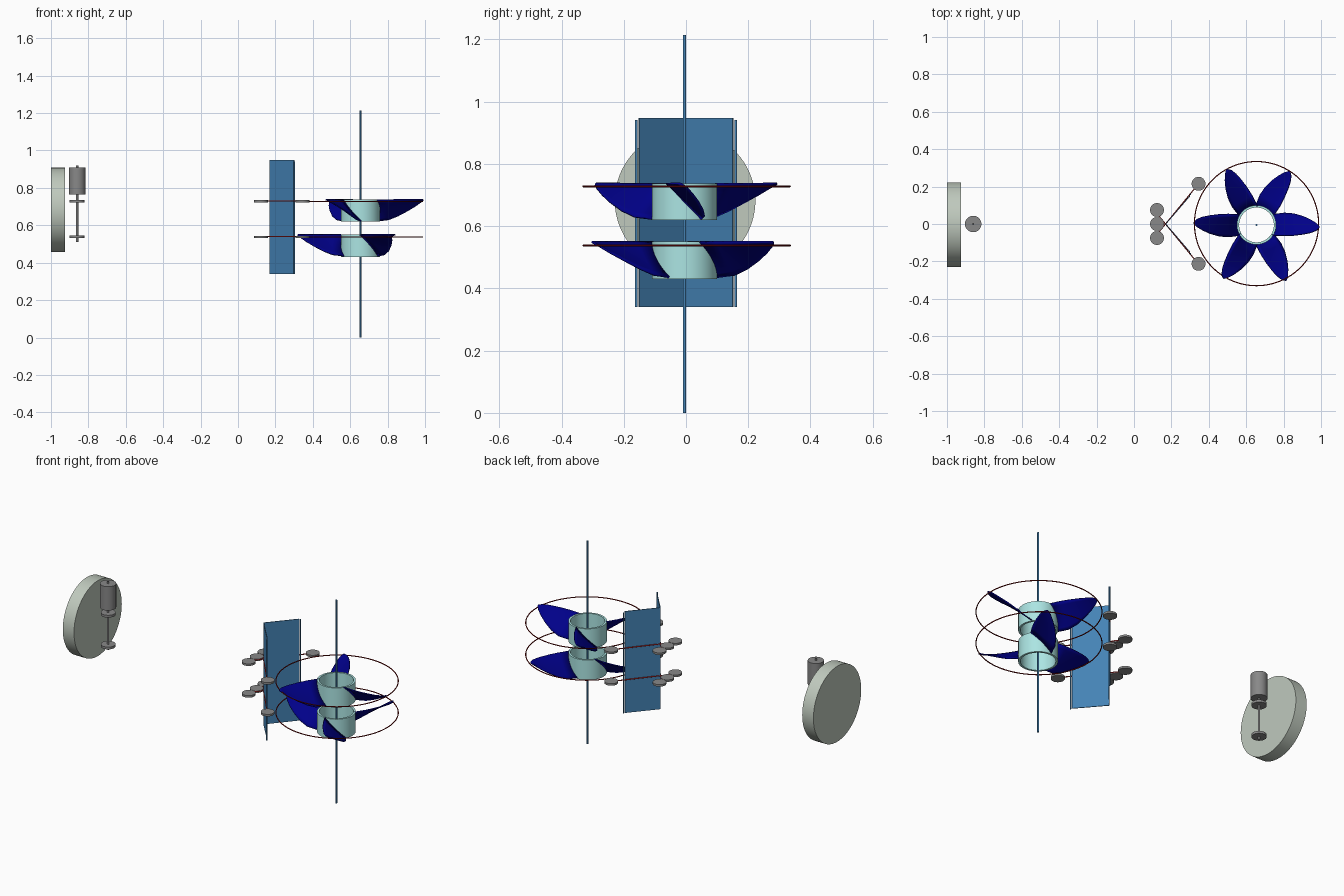
import bpy, bmesh, math
from mathutils import Vector

if "Cube" in bpy.data.objects:
    bpy.data.objects.remove(bpy.data.objects["Cube"])


def material(name, r, g, b):
    m = bpy.data.materials.new(name)
    m.diffuse_color = [(c / 255) ** 2.2 for c in (r, g, b)] + [1]
    m.use_nodes = True
    m.node_tree.nodes["Principled BSDF"].inputs["Base Color"].default_value = m.diffuse_color
    return m


NAVY = material("navy", 0, 0, 135)
AQUA = material("pale_aqua", 170, 228, 226)
STEEL = material("steel_blue", 70, 130, 180)
RED = material("red", 165, 35, 35)
DARK_RED = material("dark_red", 125, 20, 20)
GREY = material("grey", 135, 135, 135)
PALE = material("pale_grey_green", 190, 200, 188)


def finish(ob, name, mat, smooth=True):
    ob.name = name
    ob.data.materials.append(mat)
    if smooth:
        bpy.ops.object.select_all(action='DESELECT')
        ob.select_set(True)
        bpy.context.view_layer.objects.active = ob
        bpy.ops.object.shade_smooth_by_angle(angle=math.radians(35))
    return ob


def rod(name, a, b, radius, mat, sides=48):
    """Cylinder between two points."""
    a, b = Vector(a), Vector(b)
    d = b - a
    bpy.ops.mesh.primitive_cylinder_add(
        vertices=sides, radius=radius, depth=d.length, location=(a + b) / 2,
        rotation=d.to_track_quat('Z', 'Y').to_euler())
    return finish(bpy.context.object, name, mat)


def mesh_object(name, verts, faces, mat, smooth=True):
    me = bpy.data.meshes.new(name)
    me.from_pydata(verts, [], faces)
    ob = bpy.data.objects.new(name, me)
    bpy.context.collection.objects.link(ob)
    return finish(ob, name, mat, smooth)


def tube(name, loc, z0, z1, r_out, r_in, mat, n=64):
    """Open ended hollow cylinder with wall thickness."""
    profile = [(r_out, z0), (r_out, z1), (r_in, z1), (r_in, z0)]
    verts = [(loc[0] + r * math.cos(2 * math.pi * i / n),
              loc[1] + r * math.sin(2 * math.pi * i / n), z)
             for i in range(n) for r, z in profile]
    faces = [(4 * i + k, 4 * ((i + 1) % n) + k,
              4 * ((i + 1) % n) + (k + 1) % 4, 4 * i + (k + 1) % 4)
             for i in range(n) for k in range(4)]
    return mesh_object(name, verts, faces, mat)


# Blade sections: radius, leading offset, trailing offset, trailing drop
SECTIONS = [(.10, -.055, .055, .115), (.15, -.058, .064, .107),
            (.20, -.056, .060, .087), (.25, -.050, .046, .060),
            (.29, -.042, .028, .036), (.32, -.030, .010, .015),
            (.336, -.014, -.006, .003)]


def blade(name, angle, top):
    n, verts = 8, []
    c, s = math.cos(angle), math.sin(angle)
    for i, (r, lead, trail, drop) in enumerate(SECTIONS):
        for k in range(n + 1):
            f = k / n
            t = lead + (trail - lead) * f
            x = math.sqrt(r * r - t * t) if i == 0 else r   # root hugs the hub
            verts.append((AXIS[0] + x * c - t * s, AXIS[1] + x * s + t * c,
                          top - drop * f))
    w = n + 1
    faces = [(i * w + k, (i + 1) * w + k, (i + 1) * w + k + 1, i * w + k + 1)
             for i in range(len(SECTIONS) - 1) for k in range(n)]
    ob = mesh_object(name, verts, faces, NAVY)
    mod = ob.modifiers.new("thickness", 'SOLIDIFY')
    mod.thickness, mod.offset = .006, 0


AXIS = (.655, -.005)

# Central mast
rod("mast", (*AXIS, 0), (*AXIS, 1.215), .005, STEEL, 24)

# Two counter-set rotors, each with hub, three blades and an outer ring
for level, z0, z1, ring_z, start in (("upper", .62, .737, .728, 0),
                                     ("lower", .43, .550, .538, 180)):
    tube(level + "_hub", AXIS, z0, z1, .105, .093, AQUA)
    for i in range(3):
        blade(f"{level}_blade_{i + 1}", math.radians(start + 120 * i), z1)
    bpy.ops.mesh.primitive_torus_add(
        location=(.655, .002, ring_z), major_radius=.332, minor_radius=.003,
        major_segments=96, minor_segments=8)
    finish(bpy.context.object, level + "_ring", DARK_RED)

    # Guide pulleys and crossing belts
    spots = [(.123, .075), (.123, 0), (.123, -.075), (.345, .215), (.345, -.213)]
    for i, (x, y) in enumerate(spots):
        rod(f"{level}_pulley_{i + 1}", (x, y, ring_z - .006),
            (x, y, ring_z + .006), .037, GREY)
    for side, label in ((1, "left"), (-1, "right")):
        rod(f"{level}_belt_{label}", (.355, .227 * side, ring_z + .002),
            (.125, -.053 * side, ring_z + .002), .003, RED, 12)
    # Pulley on the generator shaft
    rod(level + "_shaft_pulley", (-.86, 0, ring_z - .007),
        (-.86, 0, ring_z + .007), .04, GREY)

# V-shaped wind deflector panels with edge strips
for side, label in ((1, "left"), (-1, "right")):
    a, b = Vector((.170, 0, 0)), Vector((.300, .151 * side, 0))
    d = (b - a).normalized()
    nrm = Vector((-d.y, d.x, 0)) * .002
    base = [a - nrm, b - nrm, b + nrm, a + nrm]
    verts = [(p.x, p.y, z) for z in (.34, .948) for p in base]
    faces = [(3, 2, 1, 0), (4, 5, 6, 7)] + [
        (k, (k + 1) % 4, (k + 1) % 4 + 4, k + 4) for k in range(4)]
    ob = mesh_object("deflector_panel_" + label, verts, faces, STEEL, False)
    bm = bmesh.new()
    bm.from_mesh(ob.data)
    bmesh.ops.recalc_face_normals(bm, faces=bm.faces)
    bm.to_mesh(ob.data)
    bm.free()
    rod("deflector_strip_" + label, (.302, .160 * side, .34),
        (.302, .160 * side, .942), .004, STEEL, 12)

# Generator with its shaft
rod("generator", (-.86, 0, .765), (-.86, 0, .908), .044, GREY)
rod("generator_shaft", (-.86, 0, .512), (-.86, 0, .92), .006, GREY, 16)

# Upright flywheel disc
rod("flywheel", (-1, -.003, .682), (-.926, -.003, .682), .226, PALE, 96)
